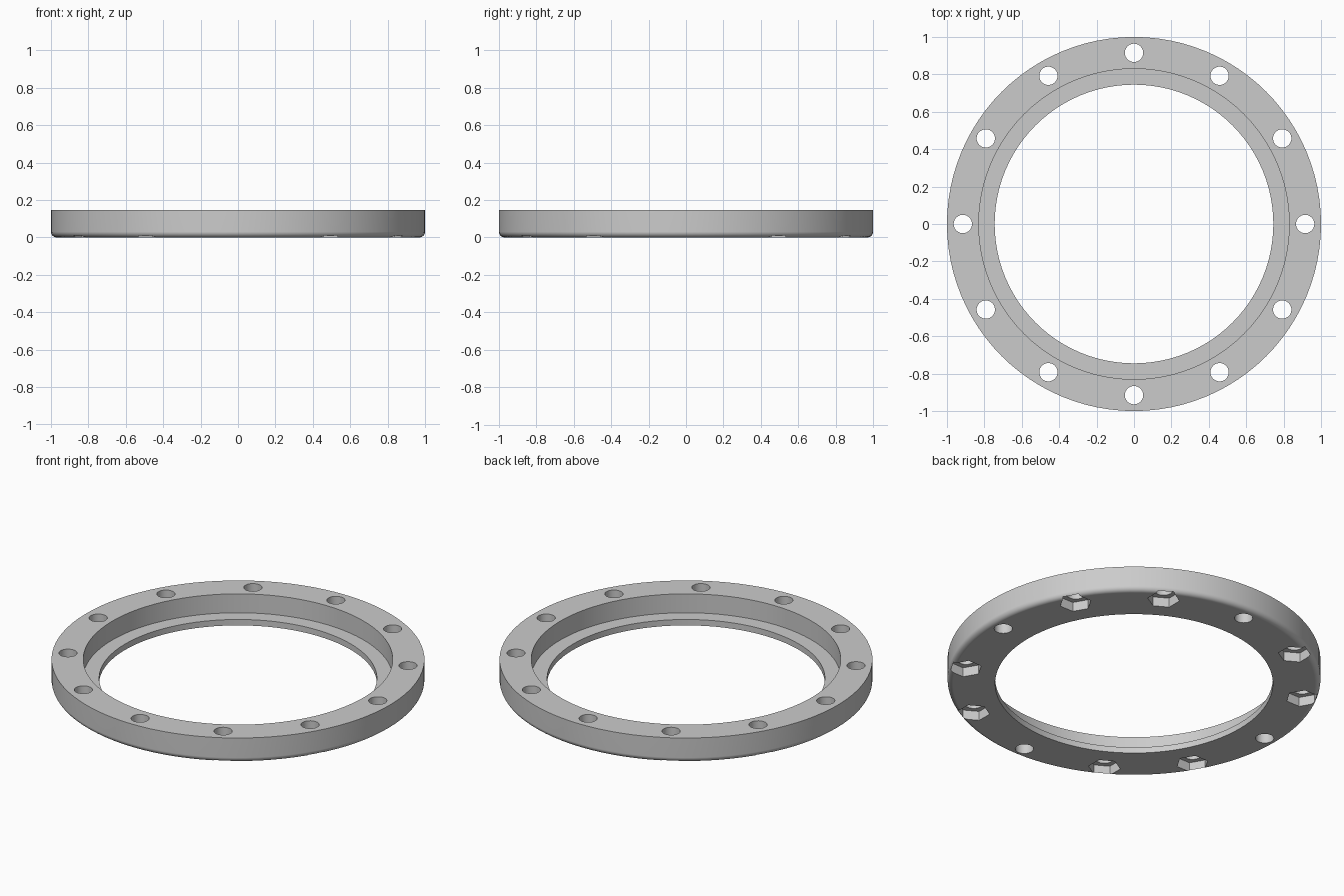
import bpy
import bmesh
import math
from mathutils import Matrix

if "Cube" in bpy.data.objects:
    bpy.data.objects.remove(bpy.data.objects["Cube"])

HEIGHT, OUTER, STEP, BORE = 0.147, 1.0, 0.83, 0.745
LEDGE, FILLET = 0.035, 0.03
BOLT_CIRCLE, HOLE_RADIUS = 0.915, 0.049
HEX_RADIUS, HEX_DEPTH = 0.087, 0.055
SEGMENTS = 96

grey = bpy.data.materials.new("light grey")
grey.use_nodes = True
grey.diffuse_color = (0.6, 0.6, 0.6, 1)
grey.node_tree.nodes["Principled BSDF"].inputs["Base Color"].default_value = (0.6, 0.6, 0.6, 1)


def add_object(name, bm):
    mesh = bpy.data.meshes.new(name)
    bmesh.ops.recalc_face_normals(bm, faces=bm.faces)
    bm.to_mesh(mesh)
    bm.free()
    mesh.materials.append(grey)
    obj = bpy.data.objects.new(name, mesh)
    bpy.context.collection.objects.link(obj)
    return obj


def lathe(name, profile):
    """Closed ring made by turning a closed (radius, z) profile."""
    bm = bmesh.new()
    rings = []
    for i in range(SEGMENTS):
        a = math.tau * i / SEGMENTS
        rings.append([bm.verts.new((r * math.cos(a), r * math.sin(a), z)) for r, z in profile])
    n = len(profile)
    for i in range(SEGMENTS):
        here, there = rings[i], rings[(i + 1) % SEGMENTS]
        for j in range(n):
            k = (j + 1) % n
            bm.faces.new((here[j], there[j], there[k], here[k]))
    return add_object(name, bm)


def cutter(name, angles, sides, radius, z0, z1):
    """Upright prisms placed round the bolt circle."""
    bm = bmesh.new()
    for a in angles:
        place = (Matrix.Rotation(a, 4, "Z")
                 @ Matrix.Translation((BOLT_CIRCLE, 0, (z0 + z1) / 2))
                 @ Matrix.Rotation(math.pi / sides, 4, "Z"))
        # turn hexagons so that a flat side faces outwards
        made = bmesh.ops.create_cone(bm, cap_ends=True, segments=sides, radius1=radius,
                                     radius2=radius, depth=z1 - z0)["verts"]
        if sides == 6:
            flat = max(v.co.x for v in made) > radius * 0.99
            if not flat:
                place = place @ Matrix.Rotation(math.pi / sides, 4, "Z")
        bmesh.ops.transform(bm, matrix=place, verts=made)
    obj = add_object(name, bm)
    obj.hide_render = True
    return obj


# Ring profile with an inner ledge and a rounded lower outer edge
profile = [(BORE, 0), (BORE, LEDGE), (STEP, LEDGE), (STEP, HEIGHT), (OUTER, HEIGHT)]
for i in range(7):
    t = math.pi / 2 * i / 6
    profile.append((OUTER - FILLET + FILLET * math.cos(t), FILLET - FILLET * math.sin(t)))
ring = lathe("flange_ring", profile)

# Twelve bolt holes, eight of them with hexagonal nut pockets underneath
steps = [math.tau * i / 12 for i in range(12)]
pockets = [a for i, a in enumerate(steps) if i % 3]
cutters = [cutter("bolt_hole_cutter", steps, 32, HOLE_RADIUS, -0.1, HEIGHT + 0.1),
           cutter("nut_pocket_cutter", pockets, 6, HEX_RADIUS, -0.1, HEX_DEPTH)]

bpy.ops.object.select_all(action="DESELECT")
ring.select_set(True)
bpy.context.view_layer.objects.active = ring
for c in cutters:
    mod = ring.modifiers.new(c.name, "BOOLEAN")
    mod.operation = "DIFFERENCE"
    mod.solver = "EXACT"
    mod.object = c
    bpy.ops.object.modifier_apply(modifier=mod.name)
    bpy.data.objects.remove(c)

# Smooth curved walls, crisp edges, flat base
bpy.ops.object.shade_smooth_by_angle(angle=math.radians(30))
weighted = ring.modifiers.new("weighted_normals", "WEIGHTED_NORMAL")
weighted.keep_sharp = True
